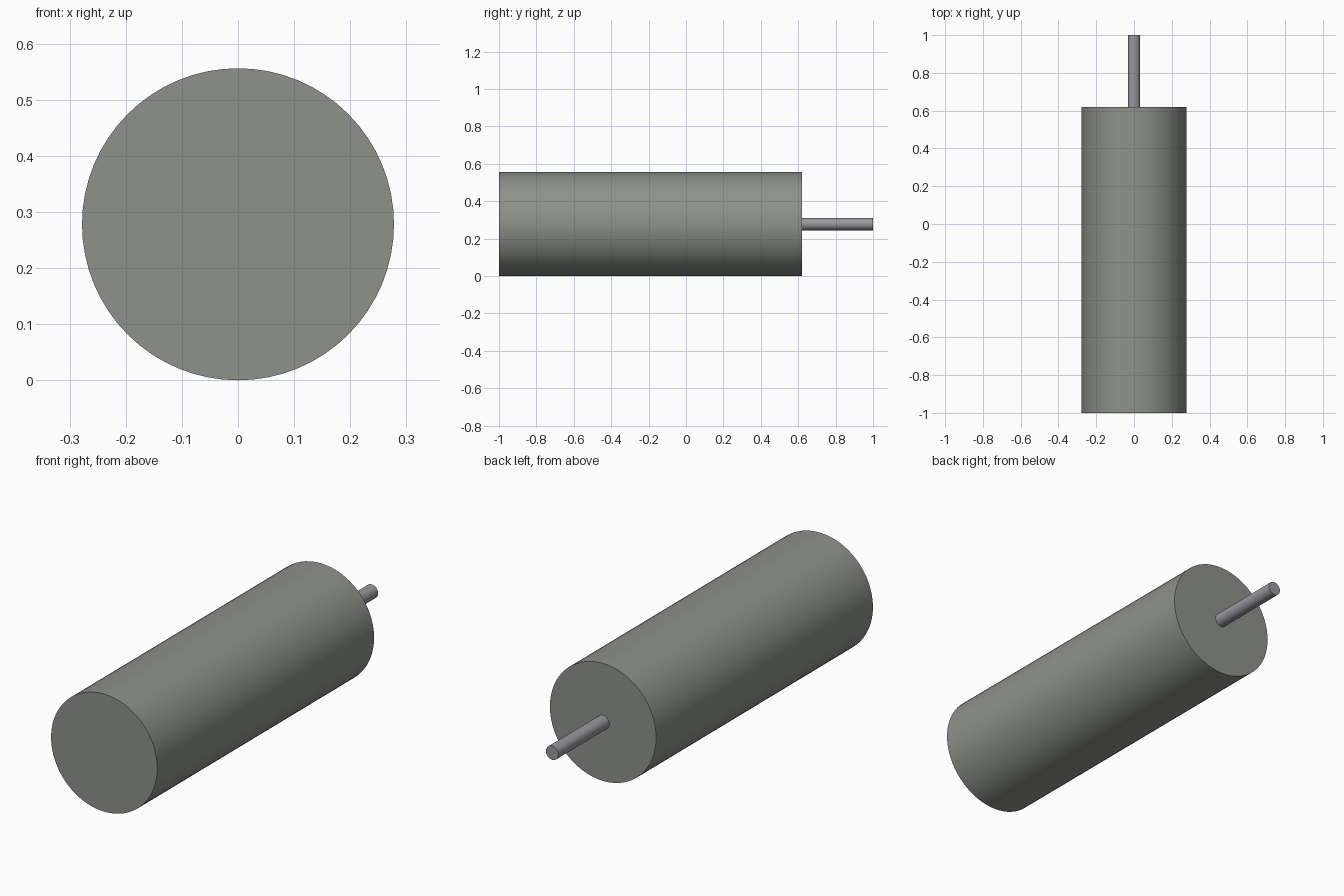
import bpy
import math

cube = bpy.data.objects.get("Cube")
if cube:
    bpy.data.objects.remove(cube, do_unlink=True)

AXIS_HEIGHT = 0.278


def make_material(name, colour):
    mat = bpy.data.materials.new(name)
    mat.use_nodes = True
    mat.diffuse_color = colour
    mat.node_tree.nodes["Principled BSDF"].inputs["Base Color"].default_value = colour
    return mat


def cylinder_along_y(name, radius, y_start, y_end, sides, mat):
    bpy.ops.mesh.primitive_cylinder_add(
        vertices=sides, radius=radius, depth=y_end - y_start,
        location=(0, (y_start + y_end) / 2, AXIS_HEIGHT),
        rotation=(math.pi / 2, 0, 0))
    obj = bpy.context.object
    obj.name = name
    obj.data.materials.append(mat)
    bpy.ops.object.transform_apply(location=False, rotation=True, scale=False)
    bpy.ops.object.shade_smooth_by_angle(angle=math.radians(30))
    return obj


grey_green = make_material("grey green", (0.27, 0.29, 0.25, 1))
steel_grey = make_material("steel grey", (0.31, 0.31, 0.35, 1))

# Main drum
cylinder_along_y("body", AXIS_HEIGHT, -1.0, 0.62, 64, grey_green)

# Thin shaft out of the back, seated just inside the body
cylinder_along_y("shaft", 0.033, 0.61, 1.0, 32, steel_grey)
